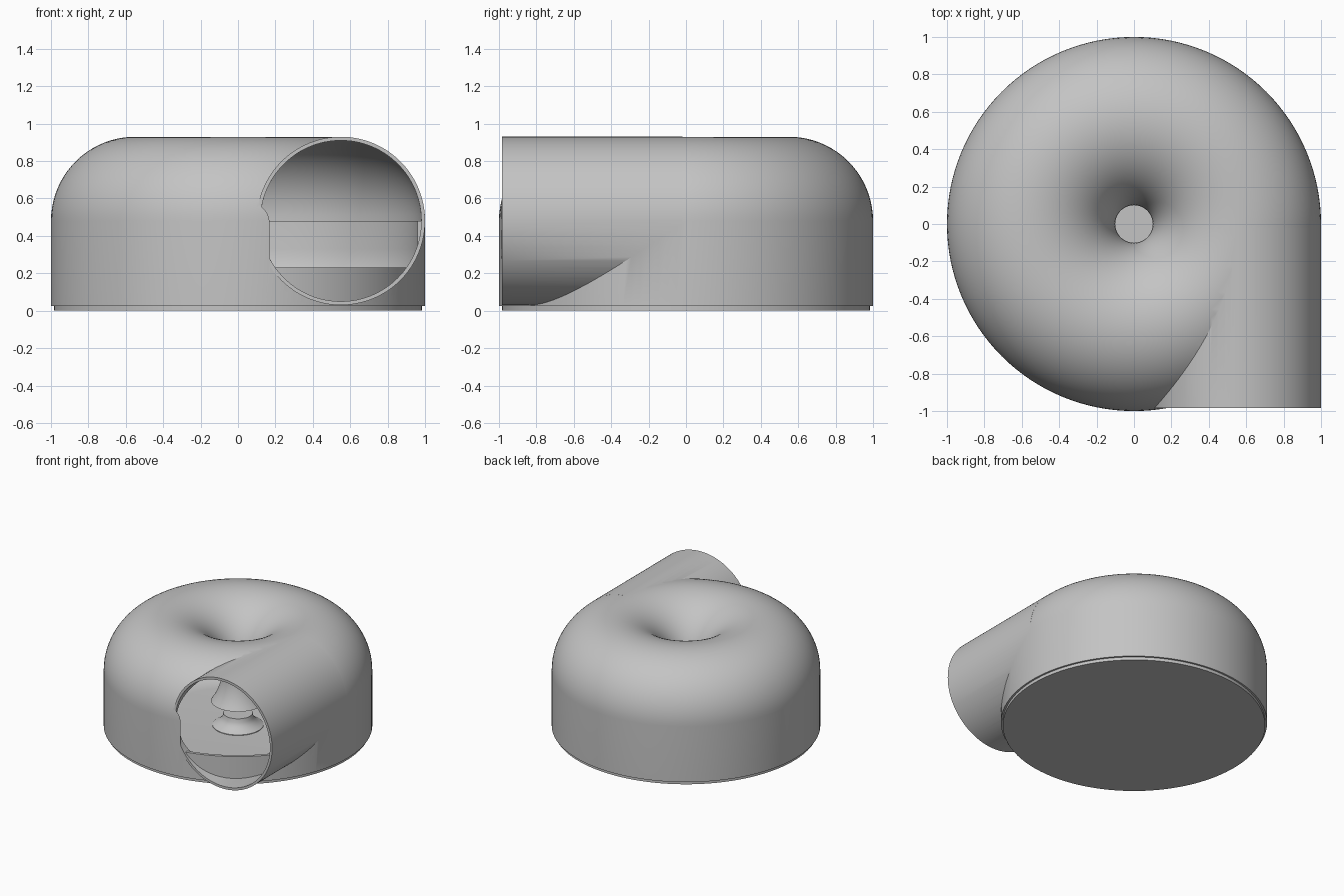
import bpy, bmesh, math
from mathutils import Matrix

if "Cube" in bpy.data.objects:
    bpy.data.objects.remove(bpy.data.objects["Cube"], do_unlink=True)

RING, MID = 0.55, 0.48        # ring centre radius and height
OUTER, INNER = 0.45, 0.43     # duct radii, outside and inside
MOUTH = -0.985                # y of the duct opening
SEG = 128

grey = bpy.data.materials.new("light grey")
grey.use_nodes = True
grey.diffuse_color = (0.55, 0.55, 0.55, 1)
grey.node_tree.nodes["Principled BSDF"].inputs["Base Color"].default_value = (0.55, 0.55, 0.55, 1)


def make_object(name, bm):
    bmesh.ops.recalc_face_normals(bm, faces=bm.faces)
    mesh = bpy.data.meshes.new(name)
    bm.to_mesh(mesh)
    bm.free()
    mesh.materials.append(grey)
    obj = bpy.data.objects.new(name, mesh)
    bpy.context.collection.objects.link(obj)
    return obj


def revolve(name, profile, start=0.0, sweep=math.tau, closed=False):
    """Spin an (r, z) profile about the z axis."""
    bm = bmesh.new()
    verts = [bm.verts.new((r * math.cos(start), r * math.sin(start), z)) for r, z in profile]
    edges = [bm.edges.new(pair) for pair in zip(verts, verts[1:])]
    if closed:
        edges.append(bm.edges.new((verts[-1], verts[0])))
    full = sweep == math.tau
    bmesh.ops.spin(bm, geom=verts + edges, cent=(0, 0, 0), axis=(0, 0, 1),
                   angle=sweep, steps=SEG if full else 40)
    bmesh.ops.remove_doubles(bm, verts=bm.verts, dist=1e-5)
    if not full:
        bmesh.ops.holes_fill(bm, edges=[e for e in bm.edges if e.is_boundary])
    return make_object(name, bm)


def duct(name, radius, y0, y1):
    """Solid cylinder lying along y, tangent to the chamber."""
    bm = bmesh.new()
    place = Matrix.Translation((RING, (y0 + y1) / 2, MID)) @ Matrix.Rotation(math.pi / 2, 4, 'X')
    bmesh.ops.create_cone(bm, cap_ends=True, segments=SEG, radius1=radius, radius2=radius,
                          depth=y1 - y0, matrix=place)
    return make_object(name, bm)


def arc(radius, low_z):
    """Ring section from the outer side over the top and down to low_z on the inner side."""
    end = math.pi + math.asin((MID - low_z) / radius)
    return [(RING + radius * math.cos(end * i / 48), MID + radius * math.sin(end * i / 48))
            for i in range(49)]


def combine(target, tool, operation):
    mod = target.modifiers.new("join", 'BOOLEAN')
    mod.operation, mod.solver, mod.object = operation, 'EXACT', tool
    graph = bpy.context.evaluated_depsgraph_get()
    mesh = bpy.data.meshes.new_from_object(target.evaluated_get(graph))
    target.modifiers.clear()
    target.data = mesh
    bpy.data.objects.remove(tool, do_unlink=True)


# Housing: round chamber with a funnel top and a tangential duct
housing = revolve("housing", [(0, 0), (0.985, 0), (0.985, 0.025), (1, 0.025)]
                  + arc(OUTER, 0.2) + [(0, 0.2)])
combine(housing, duct("duct_outside", OUTER, MOUTH, -0.02), 'UNION')

# Hollow interior with a rounded floor edge, then the duct bore
fillet = [(0.66 + 0.3 * math.sin(a), 0.33 - 0.3 * math.cos(a))
          for a in (math.pi / 2 * i / 12 for i in range(13))]
combine(housing, revolve("cavity", [(0, 0.03)] + fillet + [(0.96, MID)]
                         + arc(INNER, 0.23) + [(0, 0.23)]), 'DIFFERENCE')
combine(housing, duct("duct_bore", INNER, MOUTH - 0.0005, -0.03), 'DIFFERENCE')

# Sill where the chamber wall crosses the lower part of the duct
first, last = -math.acos(0.2), -math.acos(0.92)
sill = revolve("inlet_sill", [(0.965, 0.03), (0.99, 0.03), (0.99, 0.23), (0.965, 0.23)],
               first, last - first, closed=True)

# Flared mound on the floor beneath the funnel
mound = revolve("centre_mound", [(0.19, 0.028), (0.19, 0.035), (0.16, 0.05), (0.13, 0.075),
                                 (0.115, 0.1), (0.11, 0.13), (0, 0.13)])

# Smooth shading with sharp rims
for obj in (housing, sill, mound):
    bpy.ops.object.select_all(action='DESELECT')
    obj.select_set(True)
    bpy.context.view_layer.objects.active = obj
    bpy.ops.object.shade_smooth_by_angle(angle=math.radians(30))
